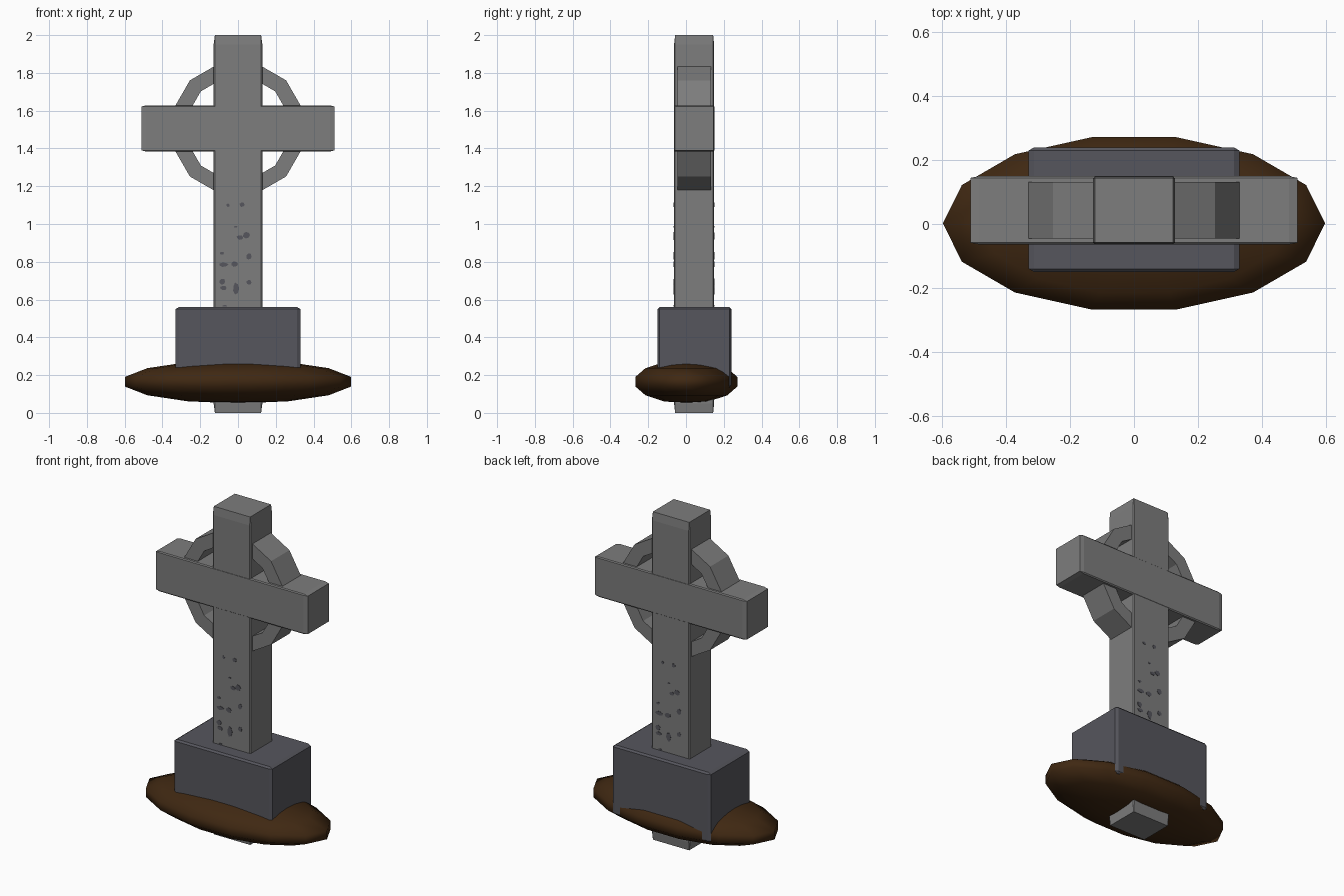
import bpy, bmesh, math, random
from mathutils import Matrix, Vector

if "Cube" in bpy.data.objects:
    bpy.data.objects.remove(bpy.data.objects["Cube"])

random.seed(4)


def material(name, rgb):
    m = bpy.data.materials.new(name)
    m.diffuse_color = (*rgb, 1)
    m.use_nodes = True
    m.node_tree.nodes["Principled BSDF"].inputs["Base Color"].default_value = m.diffuse_color
    return m


STONE = material("light_stone", (0.205, 0.205, 0.205))
PLINTH = material("dark_stone", (0.093, 0.093, 0.11))
SOIL = material("brown_soil", (0.05, 0.021, 0.006))


def make_object(name, bm, mat):
    bmesh.ops.recalc_face_normals(bm, faces=bm.faces)
    mesh = bpy.data.meshes.new(name)
    bm.to_mesh(mesh)
    bm.free()
    mesh.materials.append(mat)
    ob = bpy.data.objects.new(name, mesh)
    bpy.context.collection.objects.link(ob)
    return ob


def stone_block(name, lo, hi, mat):
    """Chamfered block; the chamfer stretches with the block."""
    bm = bmesh.new()
    bmesh.ops.create_cube(bm, size=2)
    bmesh.ops.bevel(bm, geom=bm.edges[:], offset=0.05, segments=1,
                    affect='EDGES', profile=0.5)
    lo, hi = Vector(lo), Vector(hi)
    bmesh.ops.scale(bm, vec=(hi - lo) / 2, verts=bm.verts)
    bmesh.ops.translate(bm, vec=(lo + hi) / 2, verts=bm.verts)
    return make_object(name, bm, mat)


# Cross and plinth
stone_block("cross_shaft", (-0.129, -0.063, 0), (0.129, 0.149, 2), STONE)
stone_block("cross_arms", (-0.512, -0.064, 1.384), (0.512, 0.150, 1.628), STONE)
stone_block("plinth", (-0.33, -0.15, 0.135), (0.33, 0.24, 0.56), PLINTH)

# Twelve-sided ring behind the arms
bm = bmesh.new()
sections = []
for i in range(12):
    a = math.radians(15 + 30 * i)
    sections.append([bm.verts.new((r * math.cos(a), y, 1.506 + r * math.sin(a)))
                     for r, y in ((0.36, -0.045), (0.36, 0.132),
                                  (0.278, 0.132), (0.278, -0.045))])
for i in range(12):
    s, t = sections[i], sections[(i + 1) % 12]
    for k in range(4):
        n = (k + 1) % 4
        bm.faces.new((s[k], s[n], t[n], t[k]))
make_object("cross_ring", bm, STONE)

# Low earth mound
bm = bmesh.new()
bmesh.ops.create_uvsphere(bm, u_segments=14, v_segments=7, radius=1)
bmesh.ops.rotate(bm, verts=bm.verts, cent=(0, 0, 0),
                 matrix=Matrix.Rotation(math.pi / 2, 3, 'Z'))
bmesh.ops.scale(bm, vec=(0.614, 0.284, 0.115), verts=bm.verts)
bmesh.ops.translate(bm, vec=(0, 0.002, 0.165), verts=bm.verts)
mound = make_object("earth_mound", bm, SOIL)
for p in mound.data.polygons:
    p.use_smooth = True

# Weathered chips on the front and back of the shaft: x, z, half width, half height
CHIPS = [(-0.053, 1.10, 0.010, 0.010), (0.021, 1.102, 0.014, 0.014),
         (-0.012, 0.985, 0.010, 0.005), (0.010, 0.928, 0.018, 0.012),
         (0.045, 0.942, 0.020, 0.018), (-0.085, 0.845, 0.012, 0.008),
         (0.058, 0.828, 0.015, 0.020), (-0.076, 0.785, 0.026, 0.012),
         (-0.018, 0.788, 0.020, 0.015), (-0.085, 0.695, 0.018, 0.016),
         (-0.078, 0.662, 0.020, 0.012), (-0.012, 0.658, 0.017, 0.030),
         (0.058, 0.690, 0.014, 0.014), (-0.070, 0.566, 0.015, 0.005)]


def chips(name, face_y, out):
    bm = bmesh.new()
    for x, z, w, h in CHIPS:
        ring = []
        for k in range(7):
            a = math.tau * k / 7
            r = random.uniform(0.8, 1.1)
            ring.append((-out * x + r * w * math.cos(a), z + r * h * math.sin(a)))
        back = [bm.verts.new((u, face_y - out * 0.002, v)) for u, v in ring]
        front = [bm.verts.new((u, face_y + out * 0.002, v)) for u, v in ring]
        bm.faces.new(front)
        bm.faces.new(back[::-1])
        for k in range(7):
            n = (k + 1) % 7
            bm.faces.new((back[k], back[n], front[n], front[k]))
    make_object(name, bm, PLINTH)


chips("front_chips", -0.063, -1)
chips("back_chips", 0.149, 1)
